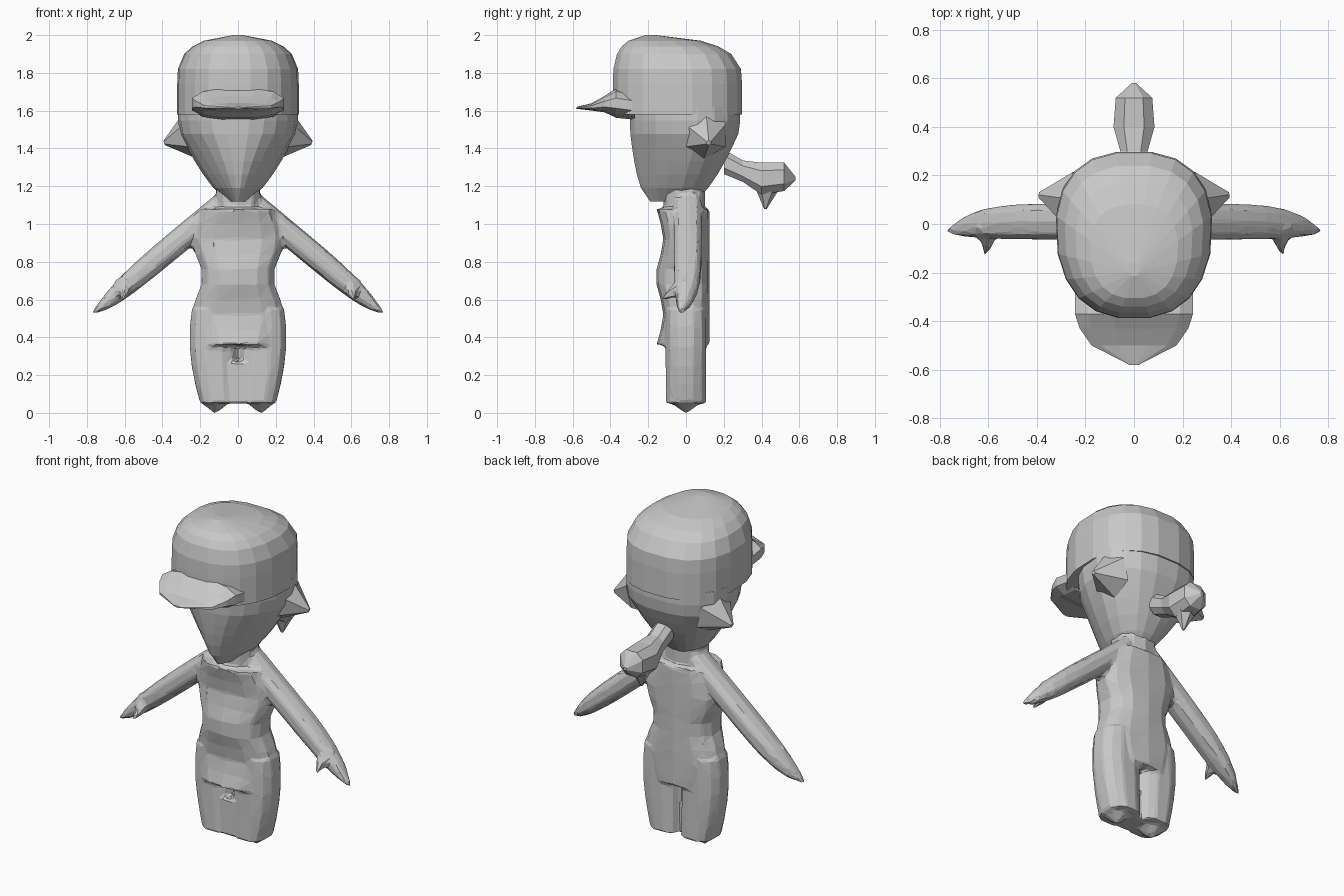
import bpy, bmesh, math
from mathutils import Matrix, Vector

if "Cube" in bpy.data.objects:
    bpy.data.objects.remove(bpy.data.objects["Cube"])

shade = 0.58
GREY = (shade, shade, shade, 1)
clay = bpy.data.materials.new("plain grey")
clay.use_nodes = True
clay.diffuse_color = GREY
principled = clay.node_tree.nodes["Principled BSDF"]
principled.inputs["Base Color"].default_value = GREY
principled.inputs["Roughness"].default_value = 0.8


def span(start, stop, steps):
    """Evenly spaced positions including both ends."""
    return [start + (stop - start) * i / steps for i in range(steps + 1)]


def signed_power(value, exponent):
    return math.copysign(abs(value) ** exponent, value)


def section(axis, along, centre, half, sides, taper=0):
    """Rounded rectangle across an axis; taper narrows its lower second-axis side."""
    points = []
    for i in range(sides):
        angle = math.tau * (i + 0.5) / sides
        p = signed_power(math.cos(angle), 0.8)
        q = signed_power(math.sin(angle), 0.8)
        p *= 1 - taper * max(0, -q)
        point = [centre[0] + p * half[0], centre[1] + q * half[1]]
        point.insert("xyz".index(axis), along)
        points.append(point)
    return points


def loft(bm, sections):
    """Skin a row of sections and close both ends."""
    rows = [[bm.verts.new(point) for point in points] for points in sections]
    for low, high in zip(rows, rows[1:]):
        for i in range(len(low)):
            bm.faces.new((low[i - 1], low[i], high[i], high[i - 1]))
    bm.faces.new(rows[0])
    bm.faces.new(rows[-1])


def upright(z, half, front, back, sides, taper=0):
    """Horizontal section given by its half width and its front and back."""
    centre = (0, (front + back) / 2)
    return section("z", z, centre, (half, (back - front) / 2), sides, taper)


def facing(y, half, bottom, top, sides):
    """Vertical section given by its half width and its bottom and top."""
    centre = (0, (bottom + top) / 2)
    return section("y", y, centre, (half, (top - bottom) / 2), sides)


def spike(bm, base, tip, radius):
    """Low cone from a base point to a tip."""
    base, tip = Vector(base), Vector(tip)
    direction = tip - base
    turn = direction.to_track_quat("Z", "Y").to_matrix().to_4x4()
    bmesh.ops.create_cone(
        bm, cap_ends=True, segments=6, radius1=radius, radius2=radius / 10,
        depth=direction.length,
        matrix=Matrix.Translation((base + tip) / 2) @ turn)


def finish(bm, name):
    bmesh.ops.recalc_face_normals(bm, faces=bm.faces)
    mesh = bpy.data.meshes.new(name)
    bm.to_mesh(mesh)
    bm.free()
    mesh.materials.append(clay)
    obj = bpy.data.objects.new(name, mesh)
    bpy.context.collection.objects.link(obj)
    return obj


def torso_section(z):
    """Narrow at the waist, wider at the hips and chest."""
    wave = math.cos(math.tau * (z - 0.72) / 0.4)
    return upright(z, 0.22 - 0.03 * wave, -0.14 - 0.02 * wave, 0.125, 14)


def arm_section(t, side):
    """Straight sloping arm that thins out suddenly at the hand."""
    x = 0.1 + 0.67 * t
    fade = t ** 6
    thick = 0.085 - 0.075 * fade
    centre = (0.01 - 0.04 * fade, 1.17 - 0.83 * x)
    return section("x", side * x, centre, (thick * 0.9, thick), 10)


def leg_section(z, side):
    """Leg that bulges at the thigh, its inner side on the centre plane."""
    half = 0.095 + 0.035 * math.sin(math.pi * z * 1.25)
    return section("z", z, (side * half, 0), (half, 0.11), 12)


# Body: torso, neck, arms, legs and thumbs fused into one faceted skin
bm = bmesh.new()
loft(bm, [torso_section(z) for z in span(0.36, 1.08, 9)])
loft(bm, [upright(z, 0.12, -0.12, 0.1, 10) for z in (1, 1.3)])
# Web joining the fronts of the shins
loft(bm, [upright(z, 0.1, -0.1, 0, 8) for z in (0.05, 0.27)])
for side in (1, -1):
    loft(bm, [arm_section(t, side) for t in span(0, 1, 9)])
    spike(bm, (side * 0.6, 0, 0.68), (side * 0.61, -0.13, 0.6), 0.06)
    loft(bm, [leg_section(z, side) for z in span(0.05, 0.55, 5)])
    # Pointed sole
    spike(bm, (side * 0.12, 0, 0.06), (side * 0.12, 0, 0), 0.09)
body = finish(bm, "body")
fuse = body.modifiers.new("fuse", "REMESH")
fuse.mode = "VOXEL"
fuse.voxel_size = 0.014
facet = body.modifiers.new("facet", "DECIMATE")
facet.ratio = 0.07


def face_section(z):
    """Jaw that widens upwards from a small chin."""
    jaw = min(1, (z - 1.1) / 0.4)
    spread = jaw ** 0.6
    return upright(z, 0.32 * spread, -0.3 * jaw ** 0.15, 0.29 * spread,
                   20, 0.7 - 0.5 * jaw)


def cap_section(z):
    """Straight-sided cap closing in a flat dome towards the front."""
    rise = max(0, (z - 1.75) / 0.25)
    crown = max(0.05, 1 - rise ** 3) ** 0.5 if rise < 1 else 0.08
    return upright(z, 0.325 * crown, -0.2 - 0.19 * crown,
                   0.5 * crown - 0.2, 20, 0.1)


# Head
bm = bmesh.new()
loft(bm, [face_section(z) for z in span(1.12, 1.62, 7)])
finish(bm, "head")

# Cap
bm = bmesh.new()
loft(bm, [cap_section(z) for z in span(1.58, 1.9, 4) + span(1.94, 2, 2)])
finish(bm, "cap")

# Cap brim, flat below and thinning to a point in front
bm = bmesh.new()
loft(bm, [facing(-0.27, 0.25, 1.55, 1.7, 12), facing(-0.37, 0.25, 1.56, 1.72, 12),
          facing(-0.43, 0.23, 1.59, 1.68, 12), facing(-0.5, 0.18, 1.6, 1.64, 12),
          facing(-0.58, 0.02, 1.61, 1.62, 12)])
finish(bm, "cap_brim")

# Ears
for side, name in ((1, "left_ear"), (-1, "right_ear")):
    bm = bmesh.new()
    spike(bm, (side * 0.25, 0.1, 1.47), (side * 0.39, 0.12, 1.43), 0.13)
    finish(bm, name)

# Ponytail with a drooping tuft
bm = bmesh.new()
loft(bm, [facing(0.2, 0.06, 1.26, 1.4, 8), facing(0.3, 0.06, 1.22, 1.34, 8),
          facing(0.4, 0.09, 1.15, 1.33, 8), facing(0.52, 0.08, 1.17, 1.33, 8),
          facing(0.58, 0.01, 1.23, 1.25, 8)])
spike(bm, (0, 0.43, 1.2), (0, 0.42, 1.08), 0.07)
finish(bm, "ponytail")
